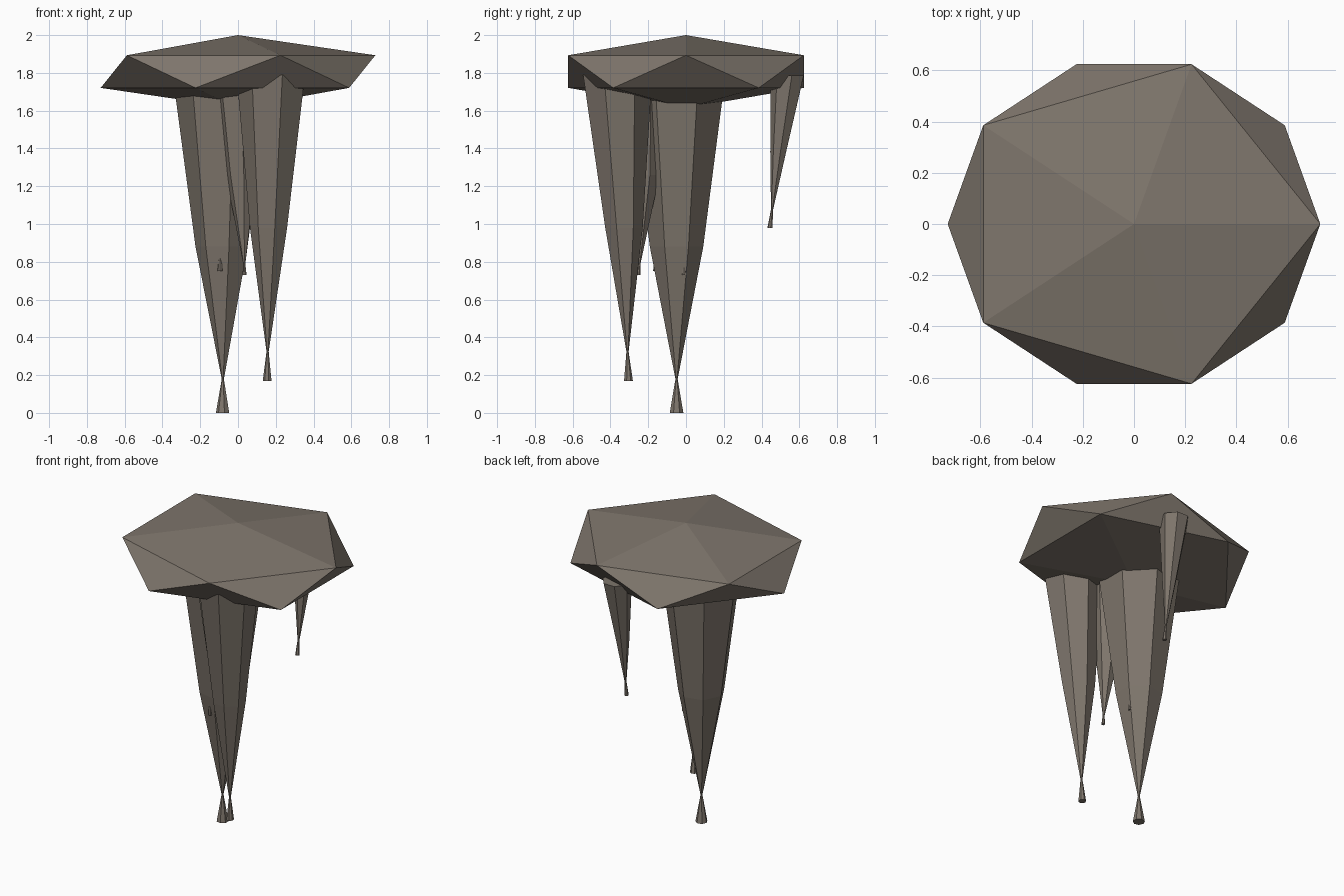
import bpy, bmesh, math
from mathutils import Matrix, Vector

if "Cube" in bpy.data.objects:
    bpy.data.objects.remove(bpy.data.objects["Cube"])

SIDES = 7
stone = bpy.data.materials.new("stone")
stone.diffuse_color = (0.21, 0.18, 0.15, 1)
stone.use_nodes = True
stone.node_tree.nodes["Principled BSDF"].inputs["Base Color"].default_value = stone.diffuse_color


def finish(bm, name):
    bmesh.ops.recalc_face_normals(bm, faces=bm.faces)
    mesh = bpy.data.meshes.new(name)
    bm.to_mesh(mesh)
    bm.free()
    mesh.materials.append(stone)
    obj = bpy.data.objects.new(name, mesh)
    bpy.context.collection.objects.link(obj)
    return obj


def stalactite(name, tip, mid, top, turn):
    """Each station is (x, y, z, radius); the taper pinches just above a flared tip."""
    a, b = Vector(tip), Vector(mid)
    pinch = a.lerp(b, a[3] / (a[3] + b[3]))
    pinch[3] = 0.006
    bm = bmesh.new()
    rings = []
    for x, y, z, r in (a, pinch, b, top):
        angles = [math.radians(turn) + math.tau * i / SIDES for i in range(SIDES)]
        rings.append([bm.verts.new((x + r * math.cos(t), y + r * math.sin(t), z))
                      for t in angles])
    for lo, hi in zip(rings, rings[1:]):
        for i in range(SIDES):
            j = (i + 1) % SIDES
            bm.faces.new((lo[i], lo[j], hi[j], hi[i]))
    bm.faces.new(rings[0][::-1])
    bm.faces.new(rings[-1])
    return finish(bm, name)


# Flattened rock cap
bm = bmesh.new()
bmesh.ops.create_icosphere(bm, subdivisions=1, radius=1.0)
bm.transform(Matrix.Translation((0, 0, 1.807)) @ Matrix.Diagonal((0.813, 0.733, 0.193, 1)))
finish(bm, "rock_cap")

# Two long stalactites
stalactite("main_stalactite", (-0.08, -0.05, 0, 0.037), (-0.08, -0.05, 0.88, 0.145),
           (-0.08, -0.05, 1.76, 0.262), 180)
stalactite("front_stalactite", (0.155, -0.305, 0.17, 0.024), (0.165, -0.33, 0.98, 0.102),
           (0.18, -0.365, 1.79, 0.188), -73)

# Short stalactite at the back edge
stalactite("back_stalactite", (0.13, 0.445, 0.98, 0.014), (0.13, 0.49, 1.38, 0.044),
           (0.135, 0.54, 1.785, 0.092), 64)

# Smaller stalactites nested between the long ones
stalactite("middle_stalactite", (0.035, -0.25, 0.73, 0.011), (0.02, -0.22, 1.26, 0.085),
           (0.0, -0.23, 1.77, 0.13), 20)
stalactite("left_spur", (-0.095, -0.16, 0.75, 0.014), (-0.09, -0.165, 1.26, 0.055),
           (-0.09, -0.16, 1.75, 0.1), -90)
stalactite("right_spur", (0.022, -0.01, 0.73, 0.012), (0.025, -0.01, 1.25, 0.055),
           (0.03, -0.01, 1.75, 0.1), 0)
